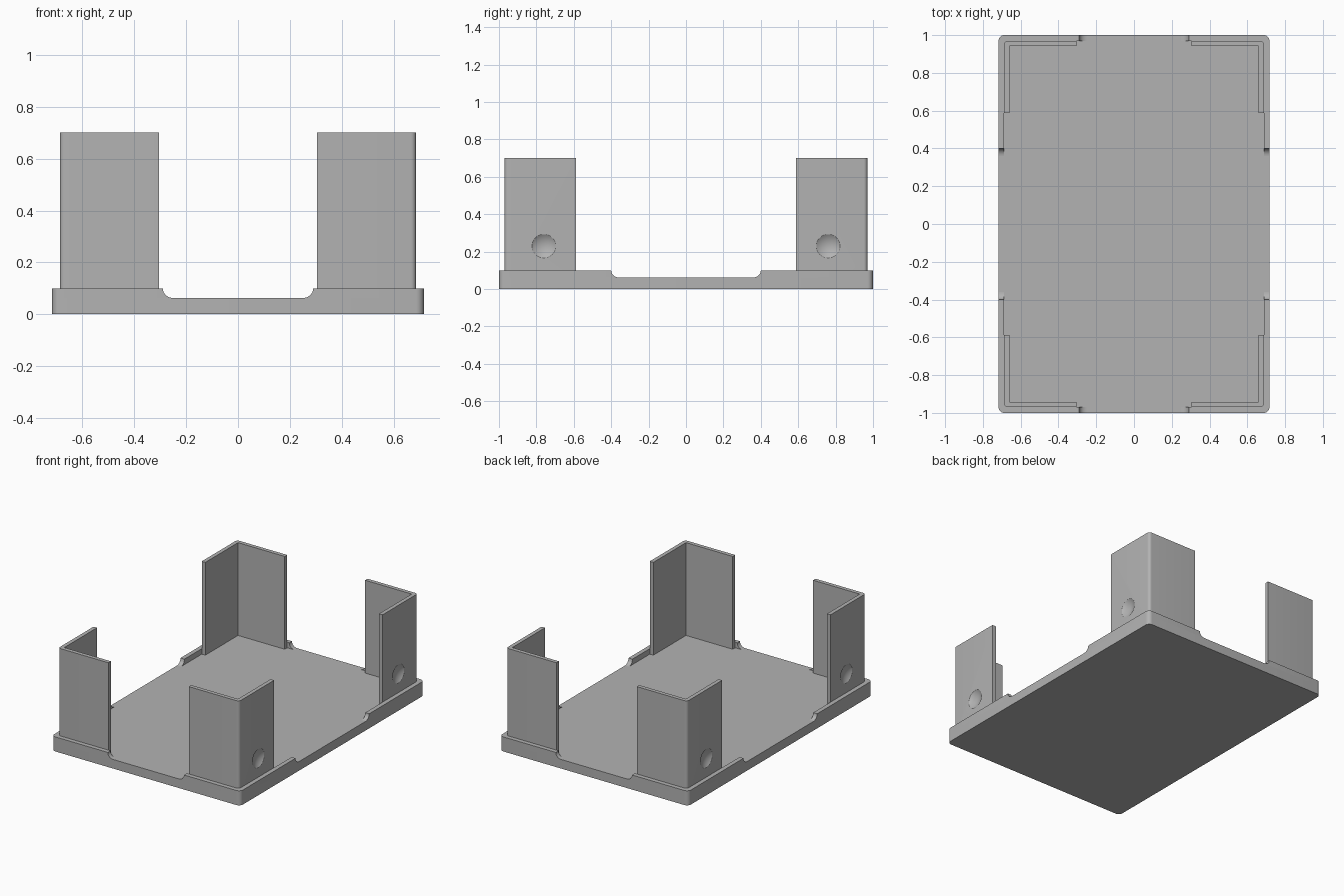
import bpy, bmesh, math

if "Cube" in bpy.data.objects:
    bpy.data.objects.remove(bpy.data.objects["Cube"])

HX, HY = 0.717, 1.0        # half size of the plate
FLOOR, RIM, TOP = 0.0625, 0.1, 0.7
LIP = 0.03                 # rim width
T = 0.027                  # corner wall thickness
WX, WY = HX - LIP, HY - LIP

grey = bpy.data.materials.new("light grey")
grey.diffuse_color = (0.45, 0.45, 0.45, 1)
grey.use_nodes = True
grey.node_tree.nodes["Principled BSDF"].inputs["Base Color"].default_value = grey.diffuse_color


def arc(cx, cy, r, a0, a1, n=6):
    angles = [math.radians(a0 + (a1 - a0) * i / n) for i in range(n + 1)]
    return [(cx + r * math.cos(a), cy + r * math.sin(a)) for a in angles]


def make_object(name, bm):
    bmesh.ops.remove_doubles(bm, verts=bm.verts, dist=1e-5)
    bmesh.ops.recalc_face_normals(bm, faces=bm.faces)
    me = bpy.data.meshes.new(name)
    bm.to_mesh(me)
    bm.free()
    me.materials.append(grey)
    ob = bpy.data.objects.new(name, me)
    bpy.context.collection.objects.link(ob)
    return ob


def prism(name, pts, z0, z1):
    bm = bmesh.new()
    face = bm.faces.new([bm.verts.new((x, y, z0)) for x, y in pts])
    ext = bmesh.ops.extrude_face_region(bm, geom=[face])
    for v in ext["geom"]:
        if isinstance(v, bmesh.types.BMVert):
            v.co.z = z1
    return make_object(name, bm)


def activate(ob):
    bpy.ops.object.select_all(action='DESELECT')
    ob.select_set(True)
    bpy.context.view_layer.objects.active = ob


def mirror_to_corners(ob):
    mod = ob.modifiers.new("mirror", 'MIRROR')
    mod.use_axis = (True, True, False)
    mod.use_mirror_merge = False
    activate(ob)
    bpy.ops.object.modifier_apply(modifier=mod.name)


def smooth(ob):
    activate(ob)
    bpy.ops.object.shade_smooth_by_angle(angle=math.radians(25))


# Floor plate with rounded corners
r = 0.03
outline = []
for sx, sy, a in ((1, 1, 0), (-1, 1, 90), (-1, -1, 180), (1, -1, 270)):
    outline += arc(sx * (HX - r), sy * (HY - r), r, a, a + 90)
plate = prism("floor_plate", outline, 0, FLOOR)
smooth(plate)

# Raised rim at one corner, its ends curving down to the floor
stations = []              # (outer point, inner point, top height)
F = 0.04
ramp = [(F * math.sin(a), RIM - (RIM - FLOOR) * math.cos(a))
        for a in (math.pi / 2 * i / 8 for i in range(9))]
for d, z in ramp:
    stations.append(((0.25 + d, HY), (0.25 + d, WY), z))
for o, i in zip(arc(HX - r, HY - r, r, 90, 0), arc(WX - 0.02, WY - 0.02, 0.02, 90, 0)):
    stations.append((o, i, RIM))
for d, z in reversed(ramp):
    stations.append(((HX, 0.36 + d), (WX, 0.36 + d), z))
bm = bmesh.new()
rings = [[bm.verts.new((*o, FLOOR)), bm.verts.new((*o, z)),
          bm.verts.new((*i, z)), bm.verts.new((*i, FLOOR))] for o, i, z in stations]
for a, b in zip(rings, rings[1:]):
    for k in range(4):
        m = (k + 1) % 4
        bm.faces.new((a[k], a[m], b[m], b[k]))
bmesh.ops.dissolve_degenerate(bm, dist=1e-5, edges=bm.edges)
rim = make_object("corner_rims", bm)
mirror_to_corners(rim)
smooth(rim)

# L-shaped corner wall
LEG = 0.382
wall_pts = [(WX - LEG, WY), (WX - LEG, WY - T), (WX - T, WY - T),
            (WX - T, WY - LEG), (WX, WY - LEG)]
wall_pts += arc(WX - 0.02, WY - 0.02, 0.02, 0, 90)
walls = prism("corner_walls", wall_pts, FLOOR, TOP)

# Shallow round dimple in the side face
cap, depth = 0.063, 0.02
R = (cap * cap + depth * depth) / (2 * depth)
bm = bmesh.new()
bmesh.ops.create_uvsphere(bm, u_segments=64, v_segments=48, radius=R)
for v in bm.verts:         # turn the pole to face x
    v.co = (v.co.z + WX - depth + R, v.co.y + 0.76, v.co.x + 0.23)
cutter = make_object("dimple_cutter", bm)
cutter.hide_render = True
mod = walls.modifiers.new("dimple", 'BOOLEAN')
mod.operation = 'DIFFERENCE'
mod.solver = 'EXACT'
mod.object = cutter
activate(walls)
bpy.ops.object.modifier_apply(modifier=mod.name)
bpy.data.objects.remove(cutter)
mirror_to_corners(walls)
smooth(walls)
